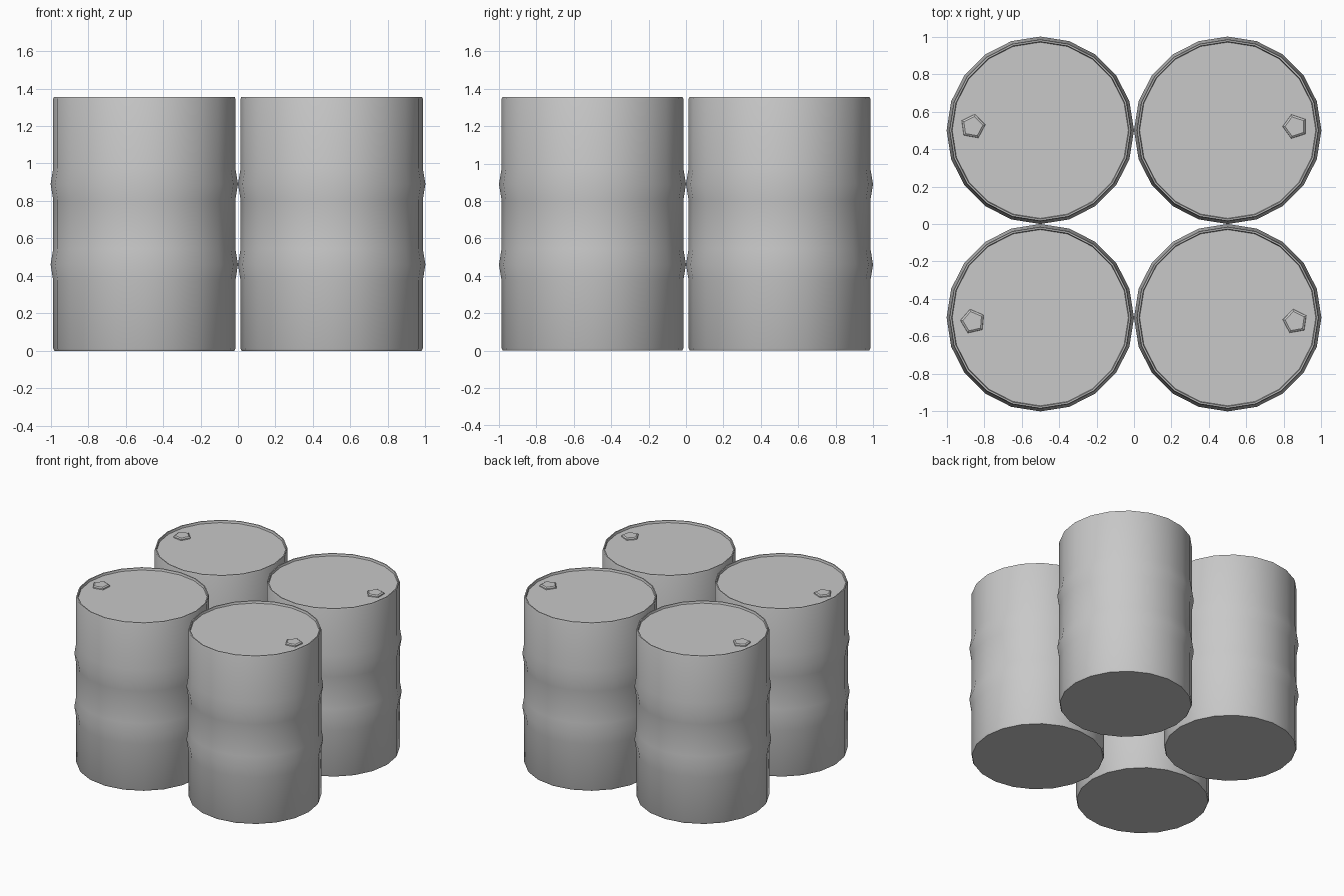
import bpy, bmesh, math

cube = bpy.data.objects.get("Cube")
if cube:
    bpy.data.objects.remove(cube, do_unlink=True)

SIDES = 20
HEIGHT = 1.355
LID_Z = 1.338

# Single grey metal
metal = bpy.data.materials.new("grey_metal")
metal.use_nodes = True
grey = (0.58, 0.58, 0.58, 1)
metal.diffuse_color = grey
metal.node_tree.nodes["Principled BSDF"].inputs["Base Color"].default_value = grey


def lathe(name, profile, sides, location, turn=0.0):
    """Revolve (radius, z) points and close both ends with a flat face."""
    bm = bmesh.new()
    rings = []
    for r, z in profile:
        ring = []
        for i in range(sides):
            a = turn + math.tau * i / sides
            ring.append(bm.verts.new((r * math.cos(a), r * math.sin(a), z)))
        rings.append(ring)
    for low, high in zip(rings, rings[1:]):
        for i in range(sides):
            j = (i + 1) % sides
            bm.faces.new((low[i], low[j], high[j], high[i]))
    bm.faces.new(rings[0][::-1])
    bm.faces.new(rings[-1])
    mesh = bpy.data.meshes.new(name)
    bm.to_mesh(mesh)
    bm.free()
    mesh.materials.append(metal)
    obj = bpy.data.objects.new(name, mesh)
    obj.location = location
    bpy.context.collection.objects.link(obj)
    return obj


# Drum outline: base, two rolled hoops, rim, recessed lid
BODY, HOOP = 0.486, 0.5
drum_profile = [(BODY - 0.006, 0), (BODY, 0.012)]
for hoop_z in (0.46, 0.89):
    drum_profile += [(BODY, hoop_z - 0.085), (HOOP, hoop_z), (BODY, hoop_z + 0.085)]
drum_profile += [(BODY, HEIGHT - 0.01), (BODY - 0.004, HEIGHT),
                 (BODY - 0.012, HEIGHT), (BODY - 0.016, LID_Z)]

# Five-sided filler cap
cap_profile = [(0.068, LID_Z - 0.005), (0.066, LID_Z + 0.008), (0.054, LID_Z + 0.015)]

# Four drums, each with its cap towards the outer side
for side, sx in (("left", 1), ("right", -1)):
    for end, sy in (("front", -1), ("back", 1)):
        drum = lathe(f"{end}_{side}_drum", drum_profile, SIDES, (sx * 0.5, sy * 0.5, 0))
        bpy.ops.object.select_all(action="DESELECT")
        drum.select_set(True)
        bpy.context.view_layer.objects.active = drum
        bpy.ops.object.shade_smooth_by_angle(angle=math.radians(30))
        turn = math.radians(80 if (sx, sy) == (-1, 1) else 180 if sy > 0 else 100 if sx > 0 else 175)
        lathe(f"{end}_{side}_cap", cap_profile, 5, (sx * 0.86, sy * 0.52, 0), turn)
